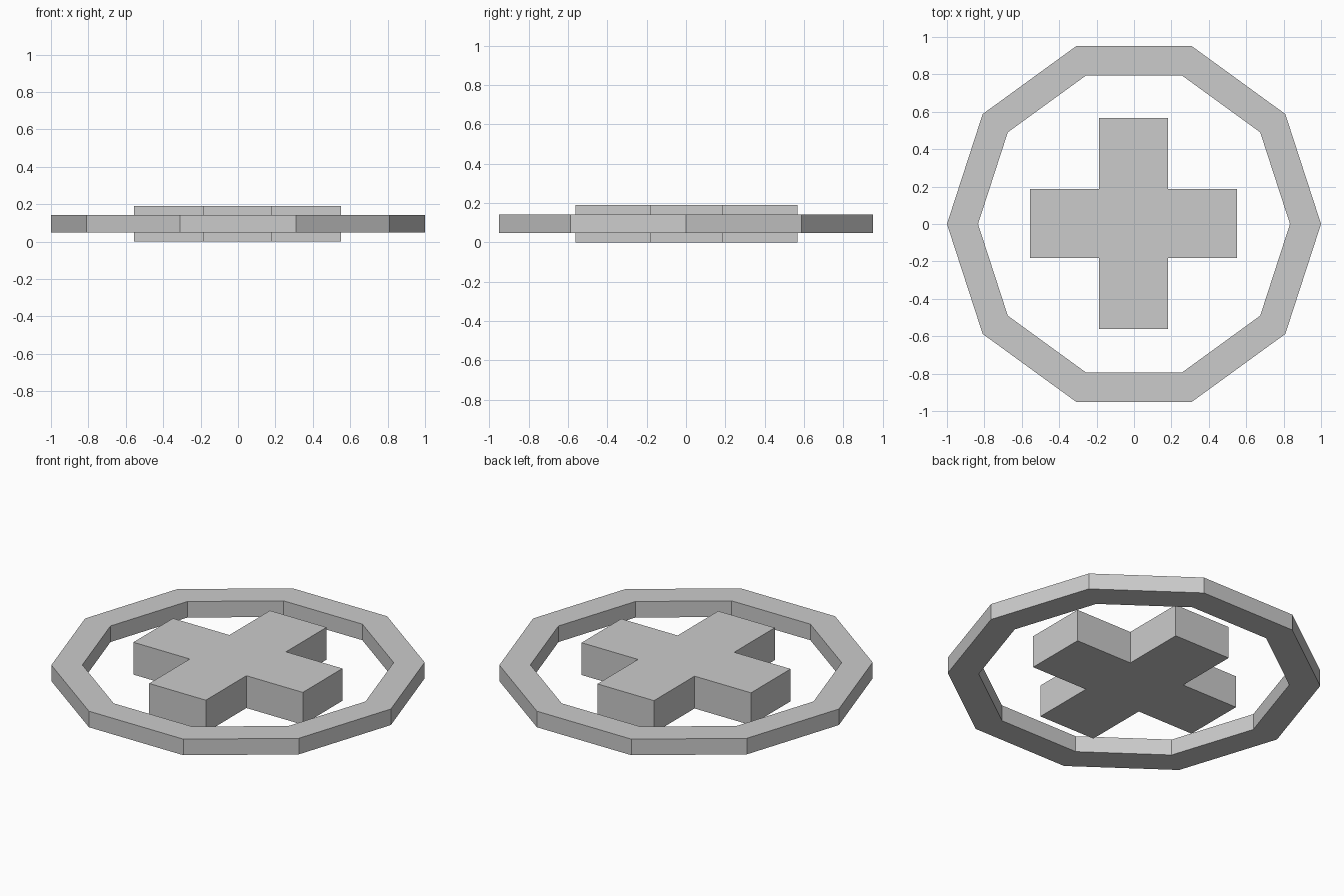
import bpy, bmesh
from math import cos, sin, tau

if "Cube" in bpy.data.objects:
    bpy.data.objects.remove(bpy.data.objects["Cube"])


def make_object(name, bm):
    bmesh.ops.recalc_face_normals(bm, faces=bm.faces)
    mesh = bpy.data.meshes.new(name)
    bm.to_mesh(mesh)
    bm.free()
    obj = bpy.data.objects.new(name, mesh)
    bpy.context.collection.objects.link(obj)
    return obj


# Ten-sided ring: sweep a rectangular section round the axis
def ring(name, sides, r_out, r_in, z0, z1):
    bm = bmesh.new()
    section = [(r_out, z0), (r_out, z1), (r_in, z1), (r_in, z0)]
    loops = [[bm.verts.new((r * cos(tau * i / sides), r * sin(tau * i / sides), z))
              for r, z in section] for i in range(sides)]
    for i in range(sides):
        a, b = loops[i], loops[(i + 1) % sides]
        for j in range(4):
            k = (j + 1) % 4
            bm.faces.new((a[j], b[j], b[k], a[k]))
    return make_object(name, bm)


# Plus-shaped slab: extrude the cross outline
def cross(name, half_x, half_y, arm, height):
    quarter = [(half_x, arm), (arm, arm), (arm, half_y)]
    outline = (quarter + [(-x, y) for x, y in reversed(quarter)]
               + [(-x, -y) for x, y in quarter]
               + [(x, -y) for x, y in reversed(quarter)])
    bm = bmesh.new()
    base = bm.faces.new([bm.verts.new((x, y, 0)) for x, y in outline])
    top = bmesh.ops.extrude_face_region(bm, geom=[base], use_keep_orig=True)["geom"]
    bmesh.ops.translate(bm, vec=(0, 0, height),
                        verts=[v for v in top if isinstance(v, bmesh.types.BMVert)])
    return make_object(name, bm)


ring("outer_ring", 10, 1.0, 0.834, 0.048, 0.143)
plus = cross("centre_cross", 0.554, 0.564, 0.185, 0.191)
plus.location = (-0.002, 0.002, 0)
